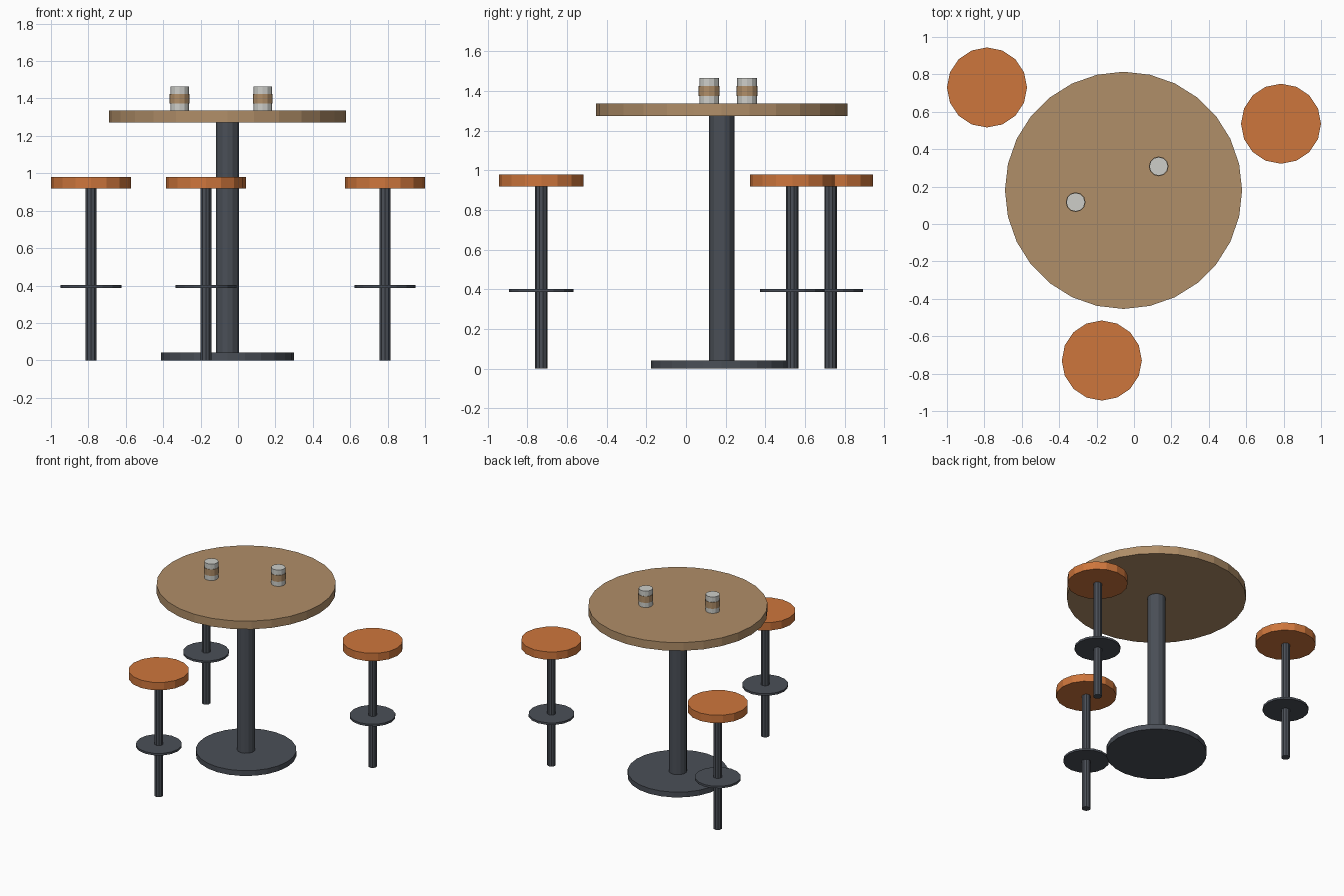
import bpy, math

if "Cube" in bpy.data.objects:
    bpy.data.objects.remove(bpy.data.objects["Cube"])


def material(name, rgb):
    m = bpy.data.materials.new(name)
    lin = [(c / 255 / 12.92) if c < 11 else ((c / 255 + 0.055) / 1.055) ** 2.4 for c in rgb]
    m.diffuse_color = (*lin, 1)
    m.use_nodes = True
    m.node_tree.nodes["Principled BSDF"].inputs["Base Color"].default_value = m.diffuse_color
    return m


wood = material("tan wood", (176, 142, 104))
orange = material("orange seat", (206, 118, 60))
metal = material("dark metal", (74, 79, 87))
glass = material("pale grey", (205, 206, 201))


def disc(name, x, y, z0, z1, radius, sides, mat):
    """Flat-shaded upright cylinder between two heights."""
    bpy.ops.mesh.primitive_cylinder_add(vertices=sides, radius=radius, depth=z1 - z0,
                                        location=(x, y, (z0 + z1) / 2))
    ob = bpy.context.object
    ob.name = name
    ob.data.materials.append(mat)
    return ob


# Table: base, pillar, round top
TX, TY = -0.056, 0.18
disc("table_base", TX, TY, 0, 0.041, 0.356, 24, metal)
disc("table_pillar", TX, TY, 0.041, 1.273, 0.064, 14, metal)
disc("table_top", TX, TY, 1.273, 1.337, 0.634, 28, wood)

# Three stools: post, footrest, seat
for i, (x, y) in enumerate([(-0.786, 0.73), (0.786, 0.536), (-0.172, -0.73)], 1):
    disc(f"stool_post_{i}", x, y, 0, 0.918, 0.031, 10, metal)
    disc(f"stool_footrest_{i}", x, y, 0.386, 0.402, 0.163, 16, metal)
    disc(f"stool_seat_{i}", x, y, 0.918, 0.979, 0.214, 16, orange)

# Two cups with a band around each
for i, (x, y) in enumerate([(-0.312, 0.117), (0.132, 0.308)], 1):
    disc(f"cup_{i}", x, y, 1.337, 1.465, 0.050, 12, glass)
    disc(f"cup_band_{i}", x, y, 1.374, 1.424, 0.053, 12, wood)
